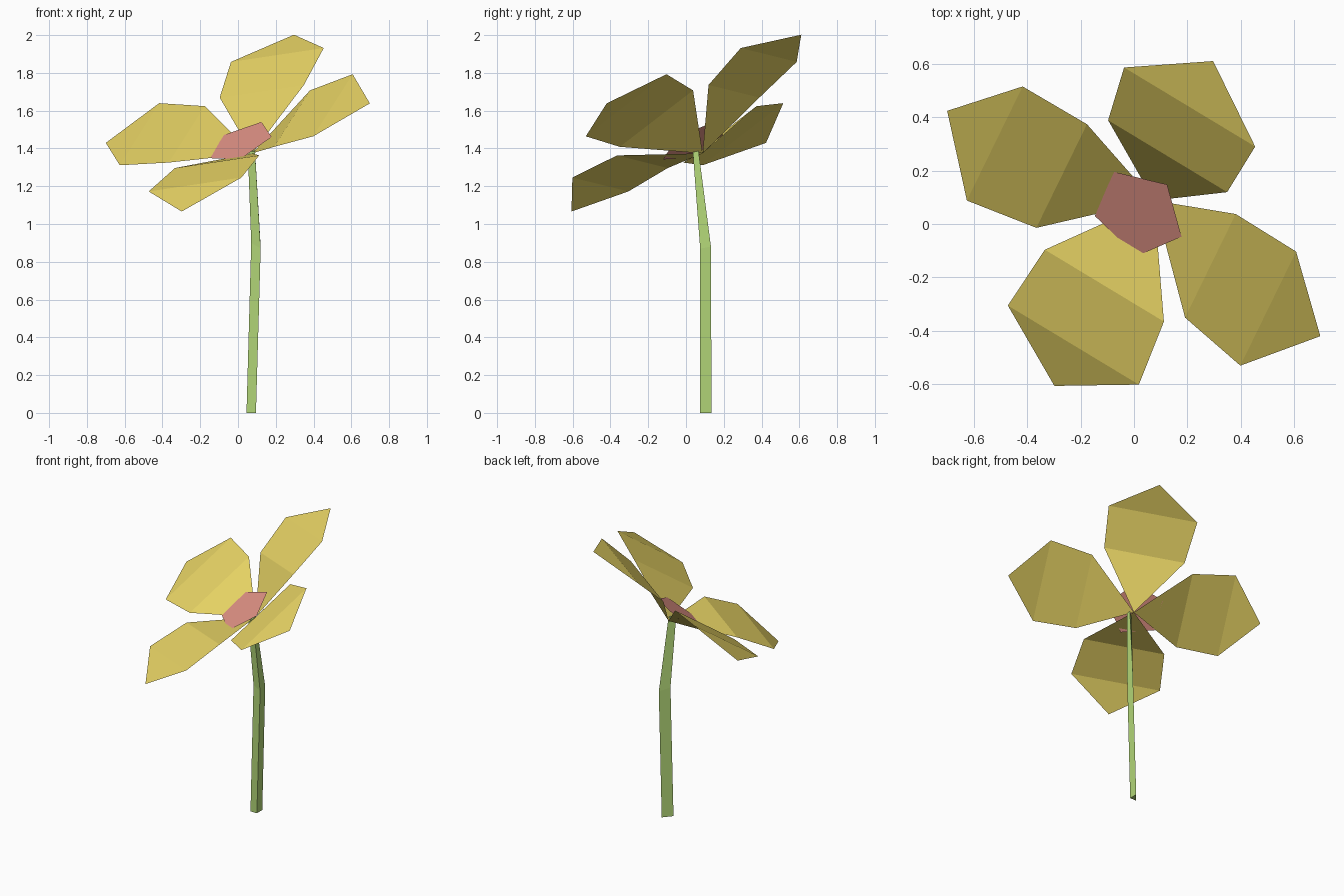
import bpy
import math
from mathutils import Matrix, Vector

if "Cube" in bpy.data.objects:
    bpy.data.objects.remove(bpy.data.objects["Cube"])


def material(name, rgb):
    m = bpy.data.materials.new(name)
    m.diffuse_color = (*rgb, 1)
    m.use_nodes = True
    m.node_tree.nodes["Principled BSDF"].inputs["Base Color"].default_value = m.diffuse_color
    return m


def mesh_object(name, verts, faces, mat):
    me = bpy.data.meshes.new(name)
    me.from_pydata([tuple(v) for v in verts], [], faces)
    me.materials.append(mat)
    ob = bpy.data.objects.new(name, me)
    bpy.context.collection.objects.link(ob)
    return ob


yellow = material("petal yellow", (0.79, 0.645, 0.127))
pink = material("centre pink", (0.73, 0.283, 0.231))
green = material("stem green", (0.445, 0.672, 0.185))

# Tilted frame of the flower head
side = Vector((0.849, -0.5125, 0.127)).normalized()
up = side.cross(Vector((0.362, 0.739, 0.569))).normalized()
ahead = up.cross(side)
base = Vector((0.075, 0.088, 1.374))
head = Matrix.Translation(base) @ Matrix((side, ahead, up)).transposed().to_4x4()

# Four folded petals: base triangle, middle quad, tip triangle
petal = [(0, 0, 0), (0.2625, 0.328, 0.175), (0.289, 0.603, 0.219),
         (0, 0.823, 0.197), (-0.289, 0.603, 0.219), (-0.2625, 0.328, 0.175)]
for i in range(4):
    place = head @ Matrix.Rotation(i * math.pi / 2, 4, 'Z')
    mesh_object(f"petal_{i + 1}", [place @ Vector(p) for p in petal],
                [(0, 1, 5), (1, 2, 4, 5), (2, 3, 4)], yellow)

# Flat five-sided flower centre
ring = []
for i in range(5):
    a = math.radians(218.6 + 72 * i)
    ring.append(head @ Vector((-0.017 + 0.185 * math.cos(a), -0.022 + 0.185 * math.sin(a), 0.09)))
mesh_object("flower_centre", ring, [range(5)], pink)

# Three-sided bent stem, right-angled corner at the front right
stem = [(0.095, 0.075, 0), (0.095, 0.135, 0), (0.045, 0.075, 0),
        (0.12, 0.075, 0.87), (0.12, 0.132, 0.88), (0.07, 0.073, 0.90),
        (0.09, 0.036, 1.385), (0.09, 0.066, 1.39), (0.052, 0.036, 1.385)]
faces = [(2, 1, 0), (6, 7, 8)]
for level in (0, 3):
    for i in range(3):
        j = (i + 1) % 3
        faces.append((level + i, level + j, level + 3 + j, level + 3 + i))
mesh_object("stem", stem, faces, green)
